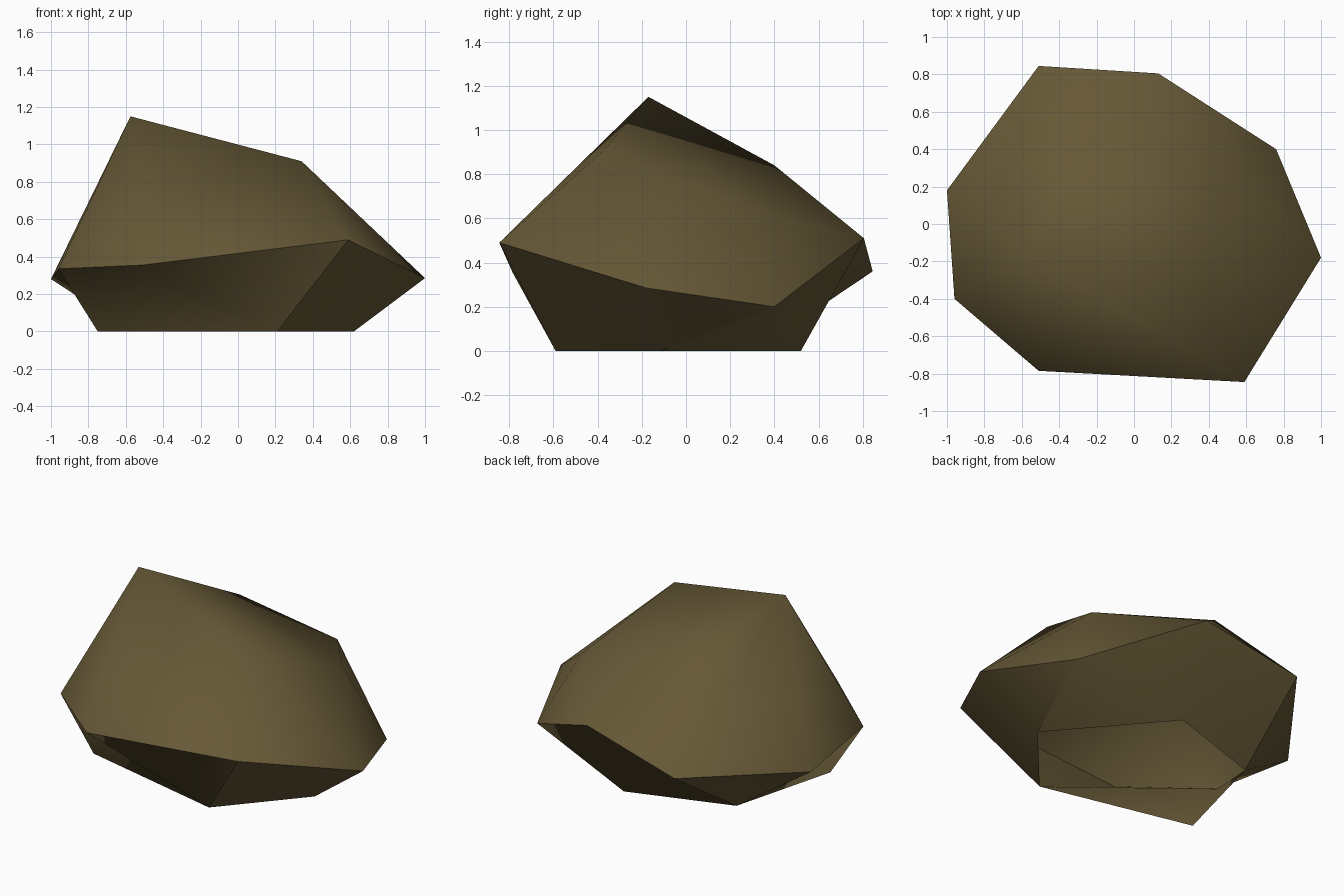
import bpy, bmesh

if "Cube" in bpy.data.objects:
    bpy.data.objects.remove(bpy.data.objects["Cube"])

# Widest outline of the boulder, anticlockwise from the front right corner
RING = [(.59, -.845, .49), (1, -.18, .285), (.76, .40, .20), (.13, .805, .51),
        (-.51, .845, .36), (-1, .18, .28), (-.96, -.40, .335), (-.51, -.785, .355)]
# Crown corners and open foot outline
CROWN = [(-.575, -.17, 1.15), (.34, -.37, .91), (-.27, .40, .84), (.54, .27, .65)]
FOOT = [(.21, -.59), (.62, -.12), (.07, .52), (-.57, .31), (-.75, -.37)]

bm = bmesh.new()
ring = [bm.verts.new(p) for p in RING]
crown = [bm.verts.new(p) for p in CROWN]

# Crown: convex shell over the outline, underside removed
bmesh.ops.convex_hull(bm, input=ring + crown)
bm.normal_update()
under = [f for f in bm.faces if f.normal.z < 0]
bmesh.ops.delete(bm, geom=under, context='FACES_ONLY')
for e in [e for e in bm.edges if not e.link_faces]:
    bm.edges.remove(e)

# Undercut skirt zipped from outline to foot: q = quad, r = step on outline, f = step on foot
foot = [bm.verts.new((x, y, 0)) for x, y in FOOT]
i = j = 0
for step in "qrfrfrrrffrr":
    a, b = ring[i % 8], foot[j % 5]
    a2, b2 = ring[(i + 1) % 8], foot[(j + 1) % 5]
    bm.faces.new({"q": (a, b, b2, a2), "r": (a, b, a2), "f": (a, b, b2)}[step])
    i += step in "qr"
    j += step in "qf"

# Smooth facets, creased along the widest outline and a few corner edges
bmesh.ops.recalc_face_normals(bm, faces=bm.faces)
for f in bm.faces:
    f.smooth = True
creases = [{ring[0], foot[0]}, {ring[2], foot[1]}, {ring[4], foot[3]}]
for e in bm.edges:
    e.smooth = not (all(v in ring for v in e.verts) or set(e.verts) in creases)

mesh = bpy.data.meshes.new("boulder")
bm.to_mesh(mesh)
bm.free()
stone = bpy.data.materials.new("brown stone")
stone.diffuse_color = (.135, .1, .038, 1)
stone.use_nodes = True
stone.node_tree.nodes["Principled BSDF"].inputs["Base Color"].default_value = stone.diffuse_color
mesh.materials.append(stone)
bpy.context.collection.objects.link(bpy.data.objects.new("boulder", mesh))
